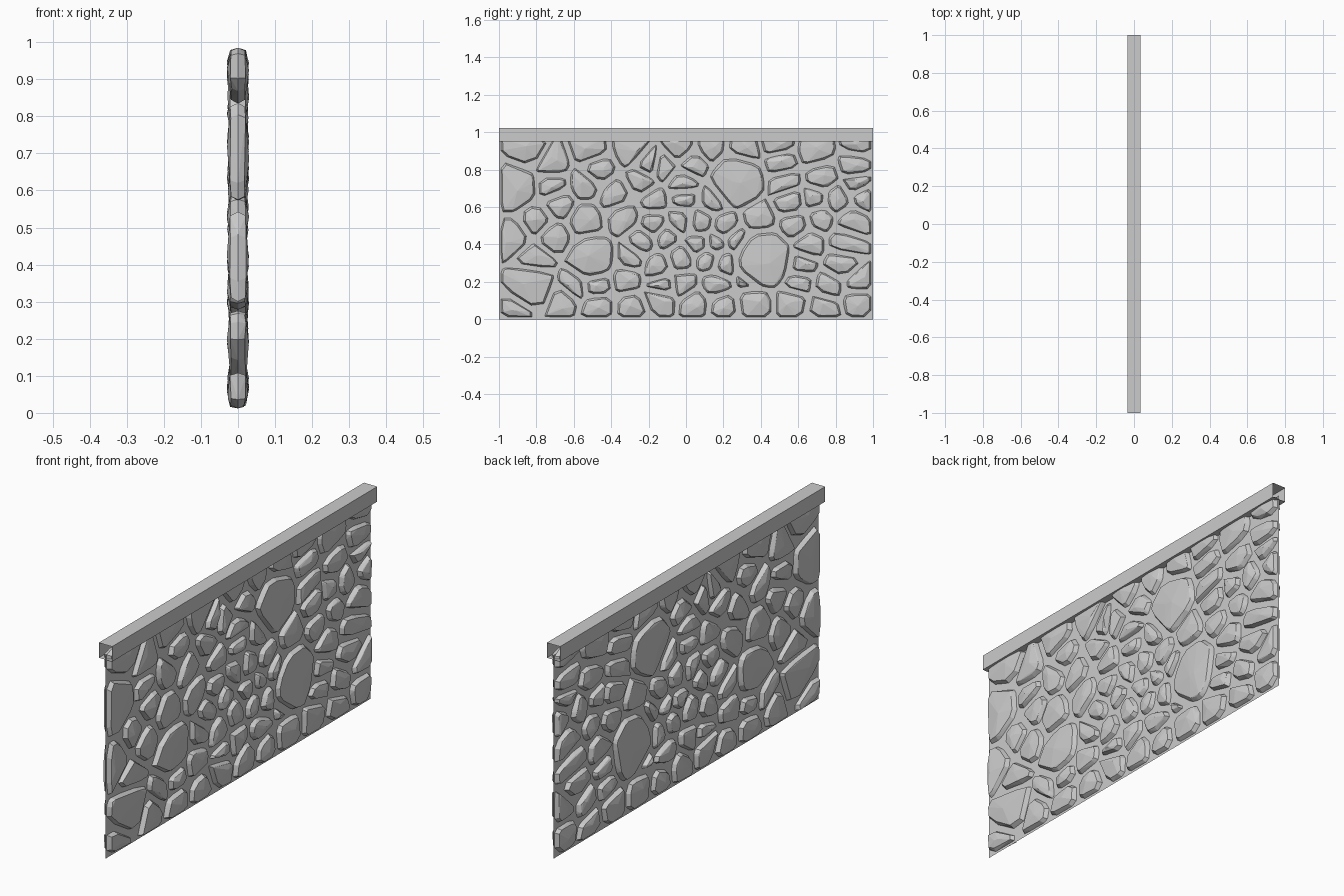
import bpy, bmesh, random
from mathutils import Vector

if "Cube" in bpy.data.objects:
    bpy.data.objects.remove(bpy.data.objects["Cube"])

random.seed(7)

# Stone courses: height -> stone centres along the wall
COURSES = {
    0.92: [-0.84, -0.52, -0.30, 0.00, 0.13, 0.33, 0.49, 0.70, 0.93],
    0.83: [-0.72, -0.50, -0.20, -0.12, 0.05, 0.52, 0.91],
    0.73: [-0.92, -0.70, -0.55, -0.22, -0.02, 0.26, 0.54, 0.72, 0.92],
    0.64: [-0.70, -0.37, -0.15, 0.00, 0.14, 0.55, 0.68, 0.80, 0.94],
    0.52: [-0.80, -0.52, -0.34, -0.18, -0.03, 0.10, 0.22, 0.41, 0.60, 0.72, 0.90],
    0.42: [-0.93, -0.72, -0.22, -0.10, 0.05, 0.17, 0.28, 0.65, 0.87],
    0.31: [-0.80, -0.52, -0.30, -0.16, -0.04, 0.10, 0.21, 0.43, 0.63, 0.84],
    0.20: [-0.82, -0.58, -0.46, -0.30, -0.13, 0.00, 0.16, 0.33, 0.60, 0.78, 0.93],
    0.08: [-0.91, -0.64, -0.47, -0.29, -0.14, 0.04, 0.20, 0.38, 0.57, 0.74, 0.91],
}
# Course positions holding notably large stones
LARGE = {(0.43, 0.31): 0.018, (0.26, 0.73): 0.014, (-0.52, 0.31): 0.008,
         (-0.92, 0.73): 0.008, (-0.82, 0.20): 0.008}


def clip(poly, n, d):
    """Keep the part of a polygon where p.n <= d."""
    out = []
    for a, b in zip(poly, poly[1:] + poly[:1]):
        da, db = a.dot(n) - d, b.dot(n) - d
        if da <= 0:
            out.append(a)
        if da * db < 0:
            out.append(a.lerp(b, da / (da - db)))
    return out


def chip_corners(poly):
    """Cut each corner a little so the outline looks hewn."""
    out = []
    for i, p in enumerate(poly):
        a, b = poly[i - 1], poly[(i + 1) % len(poly)]
        t = random.uniform(0.12, 0.3)
        out += [p.lerp(a, t), p.lerp(b, t)]
    return out


def make_object(name, bm):
    me = bpy.data.meshes.new(name)
    bm.to_mesh(me)
    bm.free()
    ob = bpy.data.objects.new(name, me)
    bpy.context.collection.objects.link(ob)
    return ob


def sheet(bm, corners):
    bm.faces.new([bm.verts.new(c) for c in corners])


# Mortar sheet in the middle of the wall
bm = bmesh.new()
sheet(bm, [(0, -1, 0), (0, 1, 0), (0, 1, 0.97), (0, -1, 0.97)])
make_object("mortar_panel", bm)

# Coping: square tube, open at both ends
bm = bmesh.new()
ring = [(-0.035, 0.95), (0.035, 0.95), (0.035, 1.022), (-0.035, 1.022)]
for (xa, za), (xb, zb) in zip(ring, ring[1:] + ring[:1]):
    sheet(bm, [(xa, 1, za), (xb, 1, zb), (xb, -1, zb), (xa, -1, za)])
bmesh.ops.remove_doubles(bm, verts=bm.verts, dist=1e-5)
bmesh.ops.recalc_face_normals(bm, faces=bm.faces)
make_object("coping", bm)

# Stones: shrunken cells around the centres, faceted on both wall faces
sites = []
for z, ys in COURSES.items():
    for y in ys:
        weight = LARGE.get((y, z), 0)
        p = Vector((y + random.uniform(-.02, .02), z + random.uniform(-.03, .03)))
        sites.append((p, weight))

stones = bmesh.new()
for p, w in sites:
    cell = [Vector(c) for c in ((-.99, .012), (.99, .012), (.99, .985), (-.99, .985))]
    for q, v in sites:
        if q is not p and cell:
            n = q - p
            dist = n.length
            n.normalize()
            gap = random.uniform(0.010, 0.019)
            cell = clip(cell, n, p.dot(n) + dist / 2 + (w - v) / (2 * dist) - gap)
    if len(cell) < 3:
        continue
    outline = chip_corners(cell)
    mid = sum(outline, Vector((0, 0))) / len(outline)
    size = max((c - mid).length for c in outline)
    bm = bmesh.new()
    for c in outline:
        bm.verts.new((0, *c))
    for side in (-1, 1):
        for c in outline:
            k = max(0.6, 1 - 0.011 / (c - mid).length)
            s = mid + (c - mid) * k
            bm.verts.new((side * random.uniform(0.016, 0.022), *s))
        for _ in range(2):
            o = Vector((random.uniform(-.3, .3), random.uniform(-.15, .15))) * size
            bm.verts.new((side * random.uniform(0.025, 0.030), *(mid + o * 0.8)))
    hull = bmesh.ops.convex_hull(bm, input=bm.verts)
    loose = [g for g in hull["geom_interior"] if isinstance(g, bmesh.types.BMVert)]
    bmesh.ops.delete(bm, geom=loose, context='VERTS')
    part = bpy.data.meshes.new("stone")
    bm.to_mesh(part)
    bm.free()
    stones.from_mesh(part)
    bpy.data.meshes.remove(part)
make_object("stones", stones)
